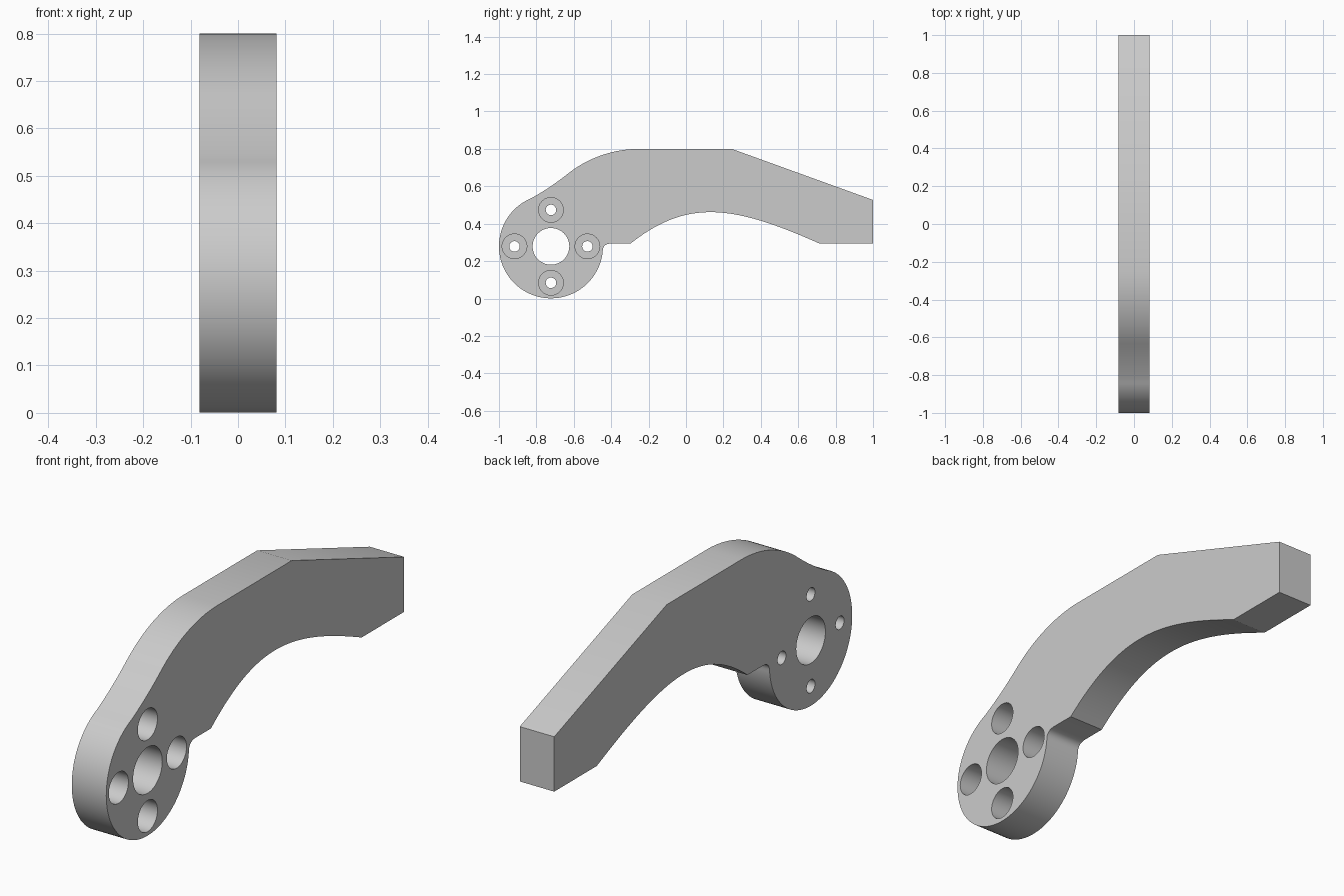
import bpy, bmesh
from math import cos, sin, radians, pi
from mathutils import Vector, Matrix
from mathutils.geometry import interpolate_bezier

cube = bpy.data.objects.get("Cube")
if cube:
    bpy.data.objects.remove(cube, do_unlink=True)

HALF = 0.081              # half thickness along x
HUB = Vector((-0.722, 0.279))
HUB_R = 0.278


def arc(centre, radius, start, end, steps):
    """Points (y, z) along a circular arc, angles in degrees."""
    angles = [radians(start + (end - start) * i / steps) for i in range(steps + 1)]
    return [Vector(centre) + radius * Vector((cos(a), sin(a))) for a in angles]


def cubic(a, b, c, d, steps):
    return [p.to_2d() for p in interpolate_bezier(*[Vector(q).to_3d() for q in (a, b, c, d)], steps)]


def quadratic(a, b, c, steps):
    a, b, c = Vector(a), Vector(b), Vector(c)
    return cubic(a, a.lerp(b, 2 / 3), c.lerp(b, 2 / 3), c, steps)


def cylinder(name, y, z, radius, x0, x1, sides=48):
    """Cutter running along x from x0 to x1."""
    bm = bmesh.new()
    place = Matrix.Translation(((x0 + x1) / 2, y, z)) @ Matrix.Rotation(pi / 2, 4, 'Y')
    bmesh.ops.create_cone(bm, cap_ends=True, segments=sides, radius1=radius,
                          radius2=radius, depth=x1 - x0, matrix=place)
    mesh = bpy.data.meshes.new(name)
    bm.to_mesh(mesh)
    bm.free()
    ob = bpy.data.objects.new(name, mesh)
    bpy.context.collection.objects.link(ob)
    ob.hide_render = True
    return ob


# Side outline: hub, fillet, underside arch, squared tip, sloped top, shoulder
hub = arc(HUB, HUB_R, 113, 354, 64)
shoulder = arc((-0.25, 0.185), 0.615, 90, 128.6, 20)
outline = hub
outline += quadratic(hub[-1], (-0.446, 0.294), (-0.4, 0.294), 9)[1:]
outline += cubic((-0.297, 0.294), (0.01, 0.535), (0.25, 0.5), (0.714, 0.294), 40)
outline += [Vector(p) for p in ((1, 0.294), (1, 0.527), (0.245, 0.8))]
outline += shoulder
outline += quadratic(shoulder[-1], (-0.732, 0.588), hub[0], 14)[1:-1]

# Extrude the outline through the thickness
bm = bmesh.new()
face = bm.faces.new([bm.verts.new((-HALF, p.x, p.y)) for p in outline])
side = bmesh.ops.extrude_face_region(bm, geom=[face])
bmesh.ops.translate(bm, vec=(2 * HALF, 0, 0),
                    verts=[g for g in side["geom"] if isinstance(g, bmesh.types.BMVert)])
bmesh.ops.recalc_face_normals(bm, faces=bm.faces)
mesh = bpy.data.meshes.new("lever_arm")
bm.to_mesh(mesh)
bm.free()
arm = bpy.data.objects.new("lever_arm", mesh)
bpy.context.collection.objects.link(arm)

# Shaft hole, then four bolt holes counterbored from the +x side
cutters = [cylinder("shaft_hole", HUB.x, HUB.y, 0.098, -0.2, 0.2, 64)]
for i in range(4):
    y, z = HUB + 0.195 * Vector((cos(i * pi / 2), sin(i * pi / 2)))
    cutters.append(cylinder("bolt_hole", y, z, 0.028, -0.2, 0.2, 32))
    cutters.append(cylinder("counterbore", y, z, 0.066, -0.02, 0.2))

bpy.ops.object.select_all(action='DESELECT')
bpy.context.view_layer.objects.active = arm
arm.select_set(True)
for cutter in cutters:
    mod = arm.modifiers.new("cut", 'BOOLEAN')
    mod.operation = 'DIFFERENCE'
    mod.solver = 'EXACT'
    mod.object = cutter
    bpy.ops.object.modifier_apply(modifier=mod.name)
    bpy.data.objects.remove(cutter, do_unlink=True)

# Plain grey finish
grey = bpy.data.materials.new("plain_grey")
grey.use_nodes = True
grey.diffuse_color = (0.6, 0.6, 0.6, 1)
grey.node_tree.nodes["Principled BSDF"].inputs["Base Color"].default_value = (0.6, 0.6, 0.6, 1)
arm.data.materials.clear()
arm.data.materials.append(grey)
bpy.ops.object.shade_smooth_by_angle(angle=radians(20))
